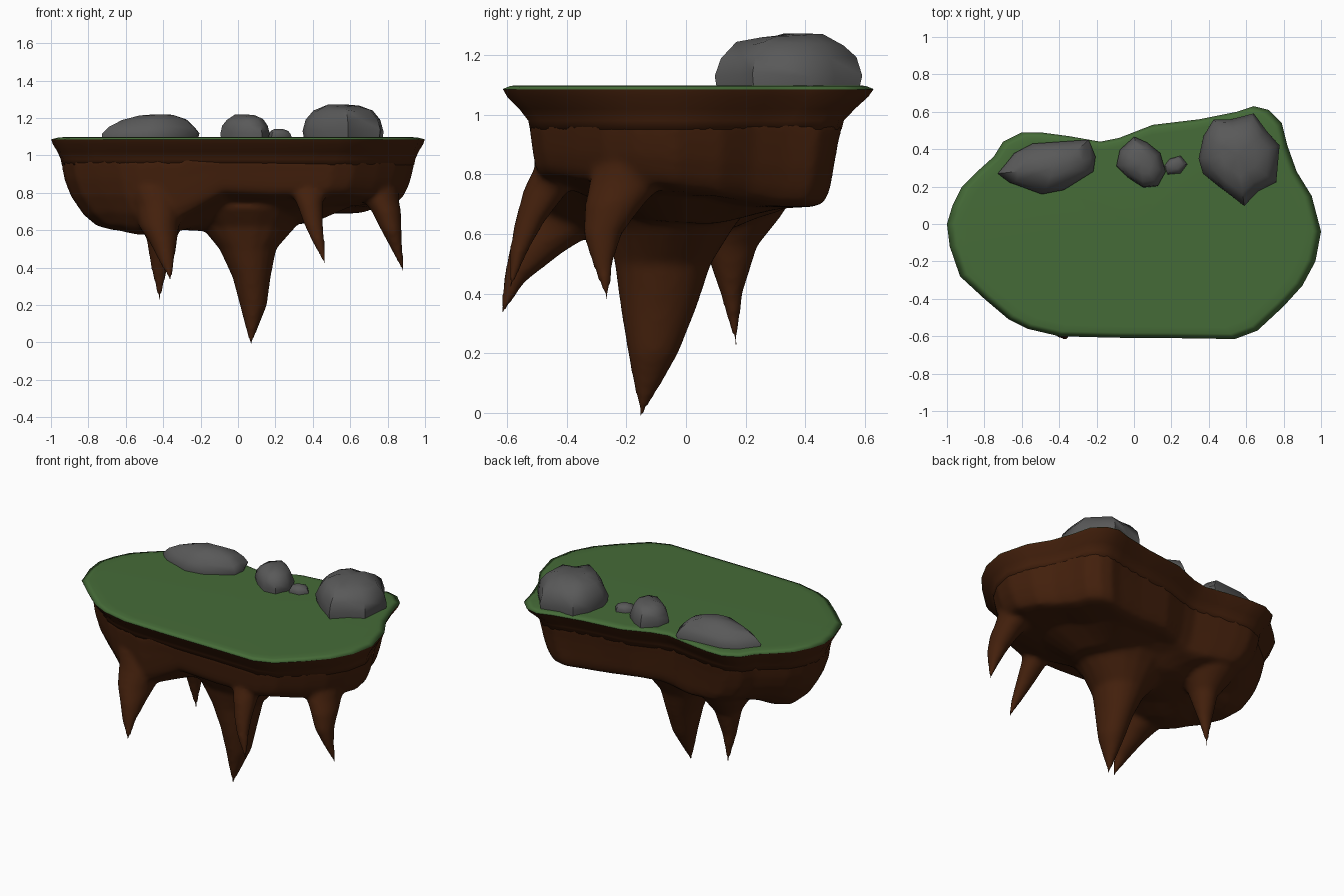
import bpy, bmesh, math, random

if "Cube" in bpy.data.objects:
    bpy.data.objects.remove(bpy.data.objects["Cube"])
random.seed(4)

def material(name, r, g, b):
    m = bpy.data.materials.new(name)
    m.diffuse_color = (r, g, b, 1)
    m.use_nodes = True
    m.node_tree.nodes["Principled BSDF"].inputs["Base Color"].default_value = m.diffuse_color
    return m

GRASS = material("grass green", .06, .148, .039)
SOIL = material("soil brown", .057, .0145, .0037)
ROCK = material("rock grey", .1, .1, .1)

def loft(name, rings, mat, tip=None, angle=60):
    """Skin equal-length rings of points, closed by caps or a tip."""
    bm = bmesh.new()
    rows = [[bm.verts.new(p) for p in r] for r in rings]
    n = len(rows[0])
    for a, b in zip(rows, rows[1:]):
        for i in range(n):
            j = (i + 1) % n
            bm.faces.new((a[i], a[j], b[j], b[i]))
    bm.faces.new(rows[0])
    if tip:
        t = bm.verts.new(tip)
        for i in range(n):
            bm.faces.new((rows[-1][i], rows[-1][(i + 1) % n], t))
    else:
        bm.faces.new(rows[-1])
    bmesh.ops.recalc_face_normals(bm, faces=bm.faces)
    me = bpy.data.meshes.new(name)
    bm.to_mesh(me)
    bm.free()
    me.materials.append(mat)
    ob = bpy.data.objects.new(name, me)
    bpy.context.collection.objects.link(ob)
    bpy.context.view_layer.objects.active = ob
    ob.select_set(True)
    bpy.ops.object.shade_smooth_by_angle(angle=math.radians(angle))
    ob.select_set(False)
    return ob

# Island outline seen from above
OUT = [(-1, 0), (-.97, .1), (-.92, .2), (-.85, .27), (-.75, .36), (-.7, .44), (-.6, .49),
       (-.5, .49), (-.35, .47), (-.18, .44), (-.08, .46), (.1, .53), (.35, .56), (.55, .6),
       (.64, .63), (.72, .61), (.79, .54), (.82, .42), (.87, .28), (.95, .15),
       (1, -.04), (.97, -.2), (.9, -.33), (.8, -.44), (.66, -.57), (.54, -.615), (.2, -.61),
       (-.1, -.608), (-.4, -.6), (-.57, -.56), (-.67, -.51), (-.8, -.4), (-.93, -.28),
       (-.985, -.12)]

# Grass cap with a rolled edge
loft("grass_top", [[(x * s, y * s, z) for x, y in OUT]
                   for s, z in ((.975, 1.075), (1, 1.086), (.955, 1.097), (.9, 1.098))],
     GRASS, tip=(0, 0, 1.098), angle=180)

# Underside height, blended from a few sample points
LOW = [(-.72, -.05, .6), (-.5, -.25, .56), (-.5, .36, .7), (-.72, .25, .7), (-.15, 0, .59),
       (0, -.48, .8), (.3, 0, .62), (.6, .4, .69), (.65, 0, .73), (.8, -.2, .77),
       (.6, -.5, .79), (.05, .4, .72), (-.7, -.38, .64)]

def underside(x, y):
    w = [1 / (((x - a) ** 2 + (y - b) ** 2) ** 1.5 + 1e-3) for a, b, _ in LOW]
    return sum(k * p[2] for k, p in zip(w, LOW)) / sum(w)

def ring(left, right, front, back, z, t=0):
    row = []
    for x, y in OUT:
        px, py = x * (left if x < 0 else right), y * (front if y < 0 else back)
        row.append((px, py, z + (underside(px, py) - z) * t))
    return row

# Flared soil rim under the grass
loft("soil_rim", [ring(sx, sx, f, b, z) for sx, f, b, z in
                  ((.998, .998, .998, 1.085), (.99, .975, .97, 1.06), (.965, .91, .9, 1.02),
                   (.948, .86, .84, .98), (.942, .85, .828, .95))], SOIL, angle=80)

# Soil body: steep wall, then the underside
wall = [ring(*r, .98, t) for t, r in (
    (0, (.948, .948, .86, .84)), (.3, (.93, .935, .845, .81)), (.55, (.895, .92, .835, .79)),
    (.8, (.83, .895, .82, .77)), (.95, (.76, .87, .79, .74)))]
floor = [ring(.69 * k, .81 * k, .73 * k, .68 * k, .98, 1) for k in (1, .75, .5, .25)]
body = loft("soil_body", wall + floor, SOIL)

# Hanging spikes: rings of (z, x min, x max, y min, y max) down to a tip
spikes = []

def spike(name, tip, *rows, n=18):
    z, x0, x1, y0, y1 = rows[0]
    root = (z + .1, x0 - .05, x1, y0 + .03, y1 + .06)   # flared root inside the soil
    rings = []
    for z, x0, x1, y0, y1 in (root,) + rows:
        rings.append([((x0 + x1) / 2 + (x1 - x0) / 2 * math.cos(i * math.tau / n),
                       (y0 + y1) / 2 + (y1 - y0) / 2 * math.sin(i * math.tau / n), z)
                      for i in range(n)])
    spikes.append(loft(name, rings, SOIL, tip=tip))

spike("centre_spike", (.067, -.153, -.025), (.72, -.32, .42, -.33, .24), (.62, -.2, .31, -.265, .16),
      (.5, -.1, .205, -.24, .085), (.35, -.03, .175, -.22, .035), (.2, .01, .155, -.195, -.025))
spike("back_left_spike", (-.42, .17, .2), (.66, -.56, -.27, .03, .32),
      (.56, -.49, -.33, .06, .24), (.4, -.465, -.375, .115, .19))
spike("front_left_spike", (-.355, -.625, .31), (.73, -.56, -.29, -.525, -.2),
      (.62, -.53, -.315, -.57, -.28), (.54, -.475, -.325, -.595, -.41), (.44, -.425, -.34, -.613, -.54))
spike("front_right_spike", (.475, -.595, .39), (.83, .27, .48, -.505, -.31),
      (.75, .31, .455, -.545, -.39), (.64, .35, .455, -.575, -.475), (.55, .39, .463, -.592, -.525))
spike("right_spike", (.895, -.26, .35), (.77, .66, .86, -.325, -.07),
      (.7, .715, .872, -.34, -.14), (.6, .765, .875, -.345, -.215), (.5, .818, .88, -.315, -.245))

# Fuse body and spikes into one softly blended lump
for ob in spikes + [body]:
    ob.select_set(True)
bpy.context.view_layer.objects.active = body
bpy.ops.object.join()
fuse = body.modifiers.new("fuse", 'REMESH')
fuse.mode = 'VOXEL'
fuse.voxel_size = .014
fuse.use_smooth_shade = True
soften = body.modifiers.new("soften", 'SMOOTH')
soften.factor = .5
soften.iterations = 8
body.select_set(False)

# Boulders: outline from above, domed up to a given height; lean shifts the crown
def boulder(name, outline, top, profile, lean=0):
    cx = sum(p[0] for p in outline) / len(outline)
    cy = sum(p[1] for p in outline) / len(outline)
    h = top - 1.09
    rings = []
    for s, f in profile:
        row = []
        for x, y in outline:
            k = s * (1 + random.uniform(-.04, .01))
            row.append((cx + (x - cx) * k + lean * f, cy + (y - cy) * k,
                        1.09 + h * (f + random.uniform(-.05, .02))))
        rings.append(row)
    loft(name, rings, ROCK, tip=(cx + lean, cy, top), angle=50)

LOWDOME = ((.98, -.08), (1, .22), (.88, .5), (.66, .8), (.35, .97))
DOME = ((.97, -.08), (1, .25), (.92, .55), (.74, .83), (.42, .98))
boulder("long_rock", [(-.735, .27), (-.65, .38), (-.55, .43), (-.25, .45), (-.21, .36),
                      (-.22, .28), (-.38, .18), (-.5, .16), (-.67, .22)], 1.22, LOWDOME, .03)
boulder("round_rock", [(-.095, .31), (-.08, .4), (0, .47), (.07, .44), (.14, .38), (.168, .28),
                       (.13, .2), (.05, .19), (-.04, .25)], 1.218, DOME)
boulder("small_rock", [(.16, .31), (.19, .35), (.25, .365), (.285, .32), (.25, .27), (.18, .265)],
        1.142, DOME)
boulder("large_rock", [(.345, .35), (.37, .47), (.42, .565), (.52, .56), (.64, .59), (.71, .5),
                       (.78, .42), (.765, .22), (.67, .17), (.59, .09), (.47, .18), (.37, .27)],
        1.272, DOME)
